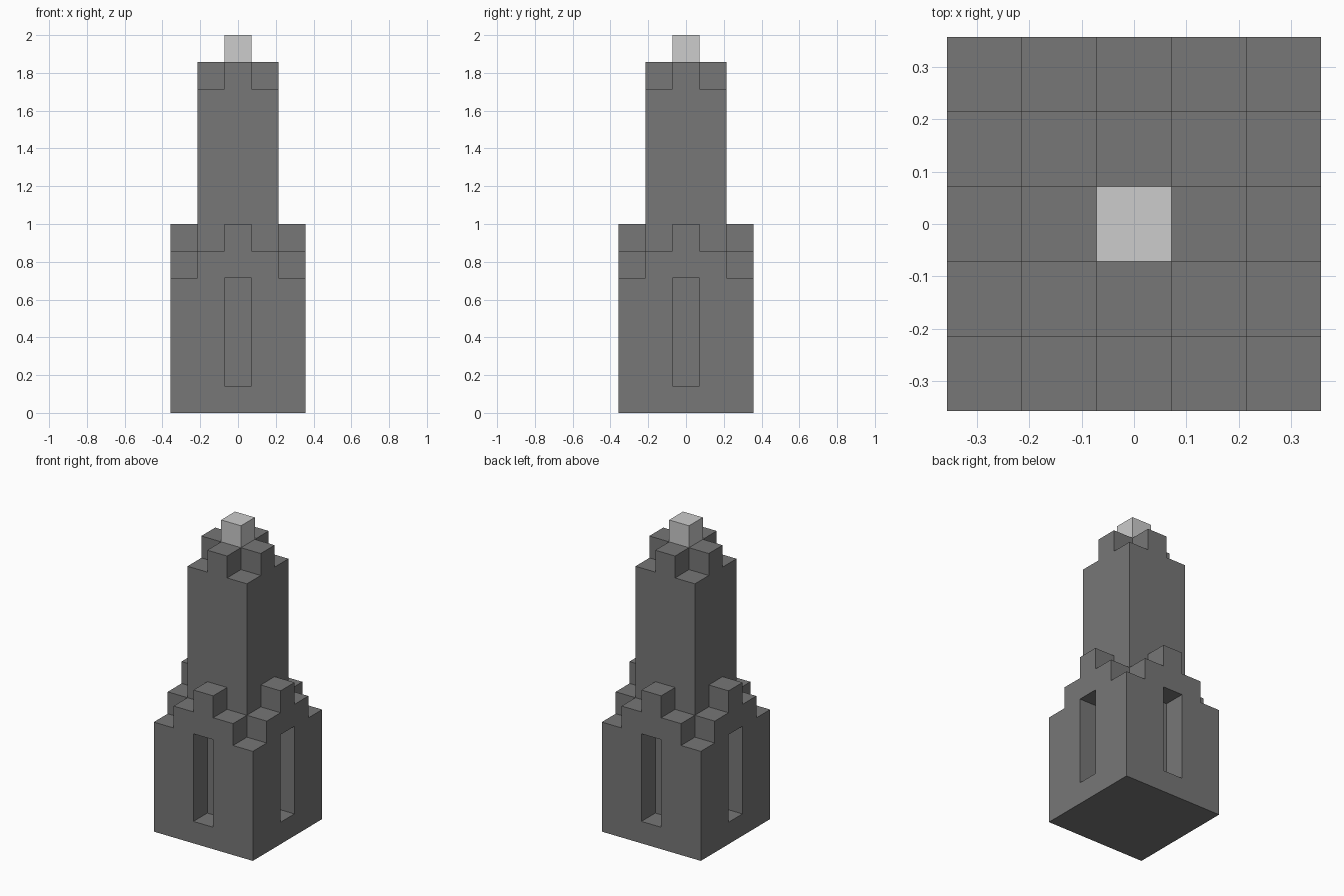
import bpy, bmesh
from mathutils import Vector

default = bpy.data.objects.get("Cube")
if default:
    bpy.data.objects.remove(default, do_unlink=True)

U = 1 / 7  # edge length of one block


def material(name, level):
    mat = bpy.data.materials.new(name)
    mat.use_nodes = True
    colour = (level, level, level, 1)
    mat.diffuse_color = colour
    mat.node_tree.nodes["Principled BSDF"].inputs["Base Color"].default_value = colour
    return mat


def stepped(half, start, corner):
    """Square block column whose top steps up by one from each corner to the middle of each side."""
    cells = set()
    for x in range(-half, half + 1):
        for y in range(-half, half + 1):
            top = corner + half - min(abs(x), abs(y))
            cells |= {(x, y, z) for z in range(start, top)}
    return cells


def build(name, cells, solid, mat):
    """Skin the blocks with outer faces only, then merge the flat areas."""
    bm = bmesh.new()
    for cell in cells:
        for axis in range(3):
            for sign in (-1, 1):
                n = Vector((0, 0, 0))
                n[axis] = sign
                near = Vector(cell) + n
                if tuple(int(c) for c in near) in solid:
                    continue
                a = Vector((0, 0, 0))
                a[(axis + 1) % 3] = 0.5
                b = n.cross(a)
                mid = Vector(cell) + n / 2 + Vector((0, 0, 0.5))
                corners = (mid - a - b, mid + a - b, mid + a + b, mid - a + b)
                bm.faces.new([bm.verts.new(c * U) for c in corners])
    bmesh.ops.remove_doubles(bm, verts=bm.verts, dist=0.001)
    bmesh.ops.dissolve_limit(bm, angle_limit=0.01, verts=bm.verts, edges=bm.edges)
    mesh = bpy.data.meshes.new(name)
    bm.to_mesh(mesh)
    bm.free()
    mesh.materials.append(mat)
    bpy.context.collection.objects.link(bpy.data.objects.new(name, mesh))


dark = material("dark_grey_stone", 0.184)
light = material("light_grey_stone", 0.604)

# Tower shaft with a stepped crown
shaft = {c for c in stepped(1, 5, 12) if c[2] < 13}

# Base with a stepped rim around the shaft
base = stepped(2, 0, 5) - shaft
base = {c for c in base if c[2] < 5 or max(abs(c[0]), abs(c[1])) == 2}

# Tall recess in the middle of each side of the base
for x, y in ((2, 0), (-2, 0), (0, 2), (0, -2)):
    base -= {(x, y, z) for z in range(1, 5)}

# Light block on the very top
cap = {(0, 0, 13)}

solid = base | shaft | cap
build("base", base, solid, dark)
build("tower_shaft", shaft, solid, dark)
build("top_block", cap, solid, light)
